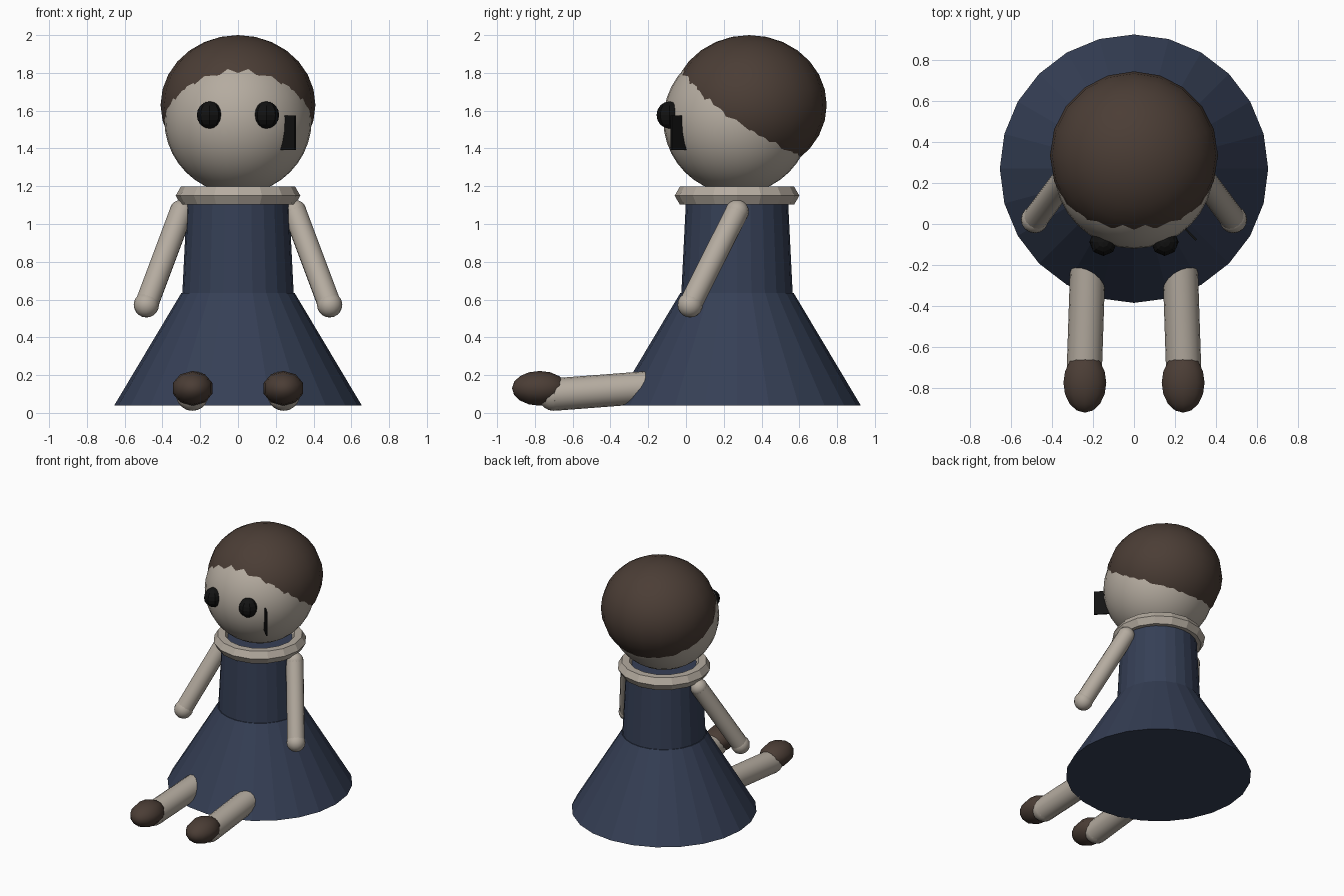
import bpy
import math
from mathutils import Vector

default = bpy.data.objects.get("Cube")
if default:
    bpy.data.objects.remove(default, do_unlink=True)


def material(name, rgb):
    mat = bpy.data.materials.new(name)
    mat.use_nodes = True
    mat.diffuse_color = (*rgb, 1)
    mat.node_tree.nodes["Principled BSDF"].inputs["Base Color"].default_value = (*rgb, 1)
    return mat


skin = material("pale skin", (0.46, 0.41, 0.35))
brown = material("dark brown", (0.07, 0.047, 0.036))
navy = material("navy cloth", (0.036, 0.05, 0.092))
black = material("black", (0.006, 0.006, 0.006))


def finish(name, mat, smooth=True, angle=40):
    obj = bpy.context.object
    obj.name = name
    obj.data.materials.append(mat)
    if smooth:
        bpy.ops.object.shade_smooth_by_angle(angle=math.radians(angle))
    return obj


def ball(name, mat, centre, radii, sides=20, rings=12, tilt=0, smooth=True):
    bpy.ops.mesh.primitive_uv_sphere_add(segments=sides, ring_count=rings, radius=1,
                                         location=centre, rotation=(tilt, 0, 0))
    bpy.context.object.scale = radii
    return finish(name, mat, smooth)


def cone(name, mat, y, low, high, r_low, r_high, sides=24):
    bpy.ops.mesh.primitive_cone_add(vertices=sides, radius1=r_low, radius2=r_high,
                                    depth=high - low, location=(0, y, (low + high) / 2))
    return finish(name, mat, smooth=False)


def limb(name, mat, start, end, radius, sides=16):
    a, b = Vector(start), Vector(end)
    bpy.ops.mesh.primitive_cylinder_add(vertices=sides, radius=radius, depth=(b - a).length,
                                        location=(a + b) / 2)
    bpy.context.object.rotation_euler = (b - a).to_track_quat("Z", "Y").to_euler()
    return finish(name, mat)


# Dress and collar
BODY_Y = 0.27
cone("skirt", navy, BODY_Y, 0.04, 0.635, 0.655, 0.3)
cone("bodice", navy, BODY_Y, 0.63, 1.17, 0.295, 0.268)
bpy.ops.mesh.primitive_torus_add(major_segments=16, minor_segments=6, major_radius=0.275,
                                 minor_radius=0.055, location=(0, BODY_Y, 1.15))
finish("collar", skin, smooth=False)

# Head and hair
ball("head", skin, (0, BODY_Y, 1.55), (0.39, 0.39, 0.39), 32, 20)
ball("hair", brown, (0, 0.335, 1.63), (0.41, 0.41, 0.37), 20, 14)

# Upright plate standing out from the left cheek
bpy.ops.mesh.primitive_cube_add(size=1, location=(0.262, -0.035, 1.483),
                                rotation=(0, 0, math.radians(-46)))
bpy.context.object.scale = (0.12, 0.01, 0.185)
finish("cheek_plate", black, smooth=False)

# Paired parts
for side, s in (("left", 1), ("right", -1)):
    ball(side + "_eye", black, (s * 0.15, -0.088, 1.577), (0.068, 0.068, 0.072), 8, 8,
         smooth=False)

    shoulder, hand = (s * 0.3, 0.27, 1.065), (s * 0.485, 0.022, 0.572)
    limb(side + "_arm", skin, shoulder, hand, 0.062)
    ball(side + "_shoulder", skin, shoulder, (0.063,) * 3, 16, 10)
    ball(side + "_hand", skin, hand, (0.067,) * 3, 16, 10)

    hip, ankle = (s * 0.222, -0.1, 0.143), (s * 0.242, -0.7, 0.097)
    limb(side + "_leg", skin, hip, ankle, 0.086)
    ball(side + "_heel", skin, ankle, (0.086,) * 3, 16, 10)
    ball(side + "_shoe", brown, (s * 0.24, -0.775, 0.13), (0.11, 0.092, 0.146), 10, 8,
         tilt=math.radians(90))
